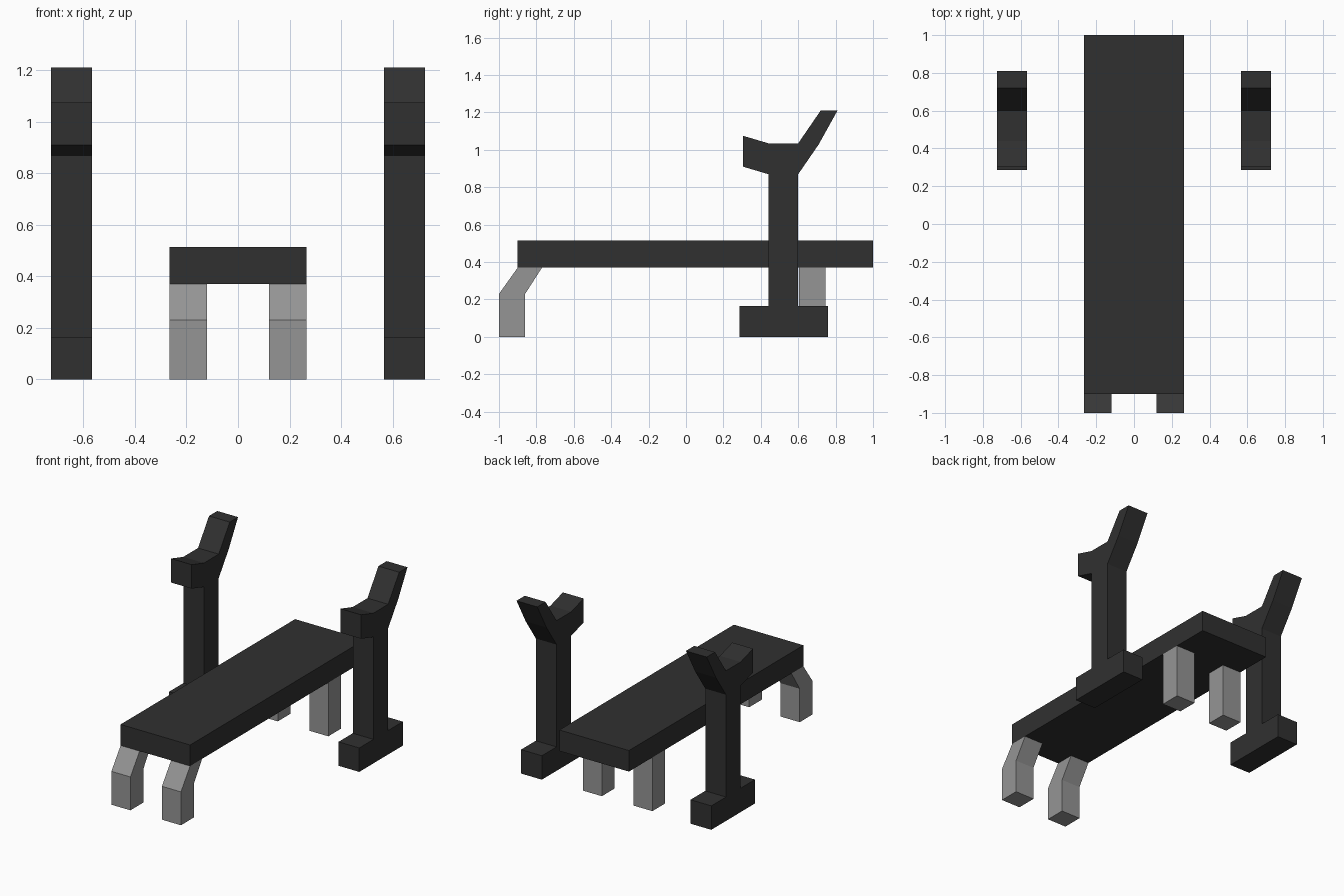
import bpy
import bmesh

cube = bpy.data.objects.get("Cube")
if cube:
    bpy.data.objects.remove(cube, do_unlink=True)


def make_material(name, grey):
    mat = bpy.data.materials.new(name)
    mat.use_nodes = True
    colour = (grey, grey, grey, 1)
    mat.diffuse_color = colour
    bsdf = mat.node_tree.nodes["Principled BSDF"]
    bsdf.inputs["Base Color"].default_value = colour
    bsdf.inputs["Roughness"].default_value = 0.8
    return mat


black = make_material("black padding and rack", 0.03)
grey = make_material("grey leg metal", 0.3)


def extrude_profile(name, profile, x_min, x_max, mat):
    """Extrude a side profile of (y, z) points across x."""
    bm = bmesh.new()
    face = bm.faces.new([bm.verts.new((x_min, y, z)) for y, z in profile])
    result = bmesh.ops.extrude_face_region(bm, geom=[face], use_keep_orig=True)
    moved = [v for v in result["geom"] if isinstance(v, bmesh.types.BMVert)]
    bmesh.ops.translate(bm, verts=moved, vec=(x_max - x_min, 0, 0))
    bmesh.ops.recalc_face_normals(bm, faces=bm.faces)
    mesh = bpy.data.meshes.new(name)
    bm.to_mesh(mesh)
    bm.free()
    mesh.materials.append(mat)
    obj = bpy.data.objects.new(name, mesh)
    bpy.context.collection.objects.link(obj)
    return obj


def box_profile(y0, y1, z0, z1):
    return [(y0, z0), (y1, z0), (y1, z1), (y0, z1)]


def mirrored_pair(name, profile, inner, outer, mat):
    extrude_profile("left_" + name, profile, inner, outer, mat)
    extrude_profile("right_" + name, profile, -outer, -inner, mat)


# Padded bench
extrude_profile("bench_pad", box_profile(-0.9, 1.0, 0.37, 0.515), -0.265, 0.265, black)

# Legs: bent at the front, straight at the back
front_leg = [(-1.0, 0), (-0.86, 0), (-0.86, 0.23), (-0.77, 0.37), (-0.9, 0.37), (-1.0, 0.23)]
mirrored_pair("front_leg", front_leg, 0.12, 0.265, grey)
mirrored_pair("back_leg", box_profile(0.605, 0.745, 0, 0.37), 0.12, 0.265, grey)

# Bar racks: foot, post and forked cradle in one profile
rack = [
    (0.285, 0), (0.76, 0), (0.76, 0.165), (0.60, 0.165),   # foot
    (0.60, 0.87), (0.71, 1.03), (0.81, 1.21),              # back arm
    (0.72, 1.21), (0.60, 1.035), (0.44, 1.035),            # cradle
    (0.305, 1.075), (0.305, 0.91), (0.44, 0.87),           # front lip
    (0.44, 0.165), (0.285, 0.165),
]
mirrored_pair("bar_rack", rack, 0.567, 0.725, black)
